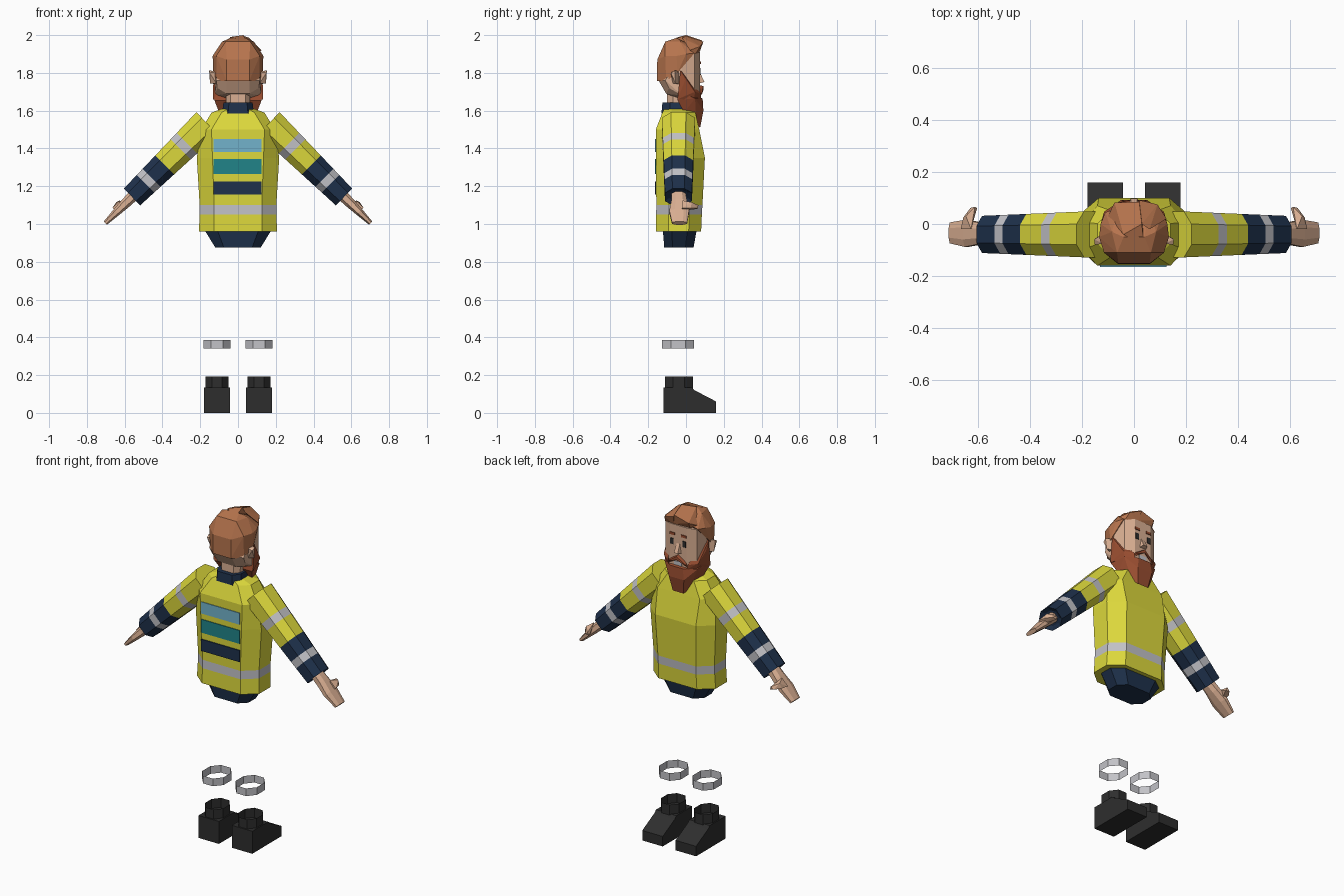
import bpy, bmesh, math
from mathutils import Vector

COLOURS = {
    "yellow": (0.72, 0.69, 0.045), "navy": (0.013, 0.03, 0.07),
    "silver": (0.54, 0.54, 0.57), "skin": (0.70, 0.43, 0.29),
    "ginger_hair": (0.47, 0.175, 0.075), "dark_ginger": (0.32, 0.075, 0.03),
    "black": (0.027, 0.027, 0.027), "light_blue": (0.17, 0.45, 0.60),
    "teal": (0.015, 0.23, 0.25),
}
MATS = {}
for key, rgb in COLOURS.items():
    MATS[key] = bpy.data.materials.new(key)
    MATS[key].diffuse_color = (*rgb, 1)


def finish(name, bm, colours):
    bmesh.ops.recalc_face_normals(bm, faces=bm.faces)
    mesh = bpy.data.meshes.new(name)
    bm.to_mesh(mesh)
    bm.free()
    for c in colours:
        mesh.materials.append(MATS[c])
    obj = bpy.data.objects.new(name, mesh)
    bpy.context.collection.objects.link(obj)
    return obj


def loft(name, rings, colours, segs=None, caps=(True, True)):
    """Skin a stack of rings; segs gives the colour index of each band."""
    bm = bmesh.new()
    vs = [[bm.verts.new(p) for p in r] for r in rings]
    n = len(vs[0])
    for i in range(len(vs) - 1):
        for j in range(n):
            k = (j + 1) % n
            f = bm.faces.new((vs[i][j], vs[i][k], vs[i + 1][k], vs[i + 1][j]))
            f.material_index = segs[i] if segs else 0
    for use, i in zip(caps, (0, -1)):
        if use:
            f = bm.faces.new(vs[i])
            f.material_index = segs[i] if segs else 0
    return finish(name, bm, colours)


def hull(name, pts, colour, mirror=True):
    """Faceted solid around a few points, optionally mirrored in x."""
    bm = bmesh.new()
    allp = set(pts) | ({(-x, y, z) for x, y, z in pts} if mirror else set())
    for p in sorted(allp):
        bm.verts.new(p)
    res = bmesh.ops.convex_hull(bm, input=bm.verts)
    loose = [v for v in bm.verts if not v.link_faces]
    bmesh.ops.delete(bm, geom=loose, context='VERTS')
    bmesh.ops.dissolve_limit(bm, angle_limit=0.03, verts=bm.verts, edges=bm.edges)
    return finish(name, bm, [colour])


def both(name, pts, colour):
    """Separate left and right copies of a hull."""
    for s, side in ((-1, "left"), (1, "right")):
        hull(f"{side}_{name}", [(s * x, y, z) for x, y, z in pts], colour, False)


def box(name, x0, x1, y0, y1, z0, z1, colour):
    hull(name, [(x, y, z) for x in (x0, x1) for y in (y0, y1) for z in (z0, z1)],
         colour, False)


def octa(w, h, cw=0.6, ch=0.5):
    """Chamfered rectangle, eight corners."""
    a, b = w * cw, h * ch
    return [(w, -b), (w, b), (a, h), (-a, h), (-w, b), (-w, -b), (-a, -h), (a, -h)]


def level(z, w, y0, y1, cx=0, cw=0.62, ch=0.45):
    c, h = (y0 + y1) / 2, (y1 - y0) / 2
    return [(cx + x, c + y, z) for x, y in octa(w, h, cw, ch)]


# Jacket body with reflective waist band
loft("jacket", [
    level(0.96, 0.207, -0.16, 0.08), level(1.05, 0.203, -0.158, 0.084),
    level(1.10, 0.203, -0.157, 0.087), level(1.35, 0.218, -0.16, 0.10),
    level(1.50, 0.195, -0.16, 0.07, cw=0.72), level(1.59, 0.14, -0.125, 0.05),
    level(1.61, 0.085, -0.115, 0.03)], ["yellow", "silver"], [0, 1, 0, 0, 0, 0])

# Hips and collar
loft("hips", [level(0.875, 0.12, -0.115, 0.04), level(0.96, 0.172, -0.122, 0.055),
              level(1.0, 0.18, -0.13, 0.06)], ["navy"])
loft("collar", [level(1.585, 0.085, -0.13, 0.03), level(1.642, 0.077, -0.125, 0.025)],
     ["navy"])

# Plain colour bands across the back
for i, (z0, z1, c) in enumerate([(1.155, 1.225, "navy"), (1.265, 1.345, "teal"),
                                 (1.38, 1.45, "light_blue")]):
    box(f"back_band_{i + 1}", -0.13, 0.125, -0.164, -0.157, z0, z1, c)

# Sleeves, hands and thumbs
AXIS, NORM = Vector((0.715, 0, -0.70)), Vector((0.70, 0, 0.715))
START = Vector((0.163, -0.04, 1.533))


def arm_ring(s, t, thick, depth, y=0.0, cw=0.5):
    c = START + AXIS * t + Vector((0, y, 0))
    pts = [c + NORM * a + Vector((0, b, 0)) for a, b in octa(thick, depth, cw, 0.45)]
    return [(s * p.x, p.y, p.z) for p in pts]


for s, side in ((-1, "left"), (1, "right")):
    stops = [0, 0.15, 0.197, 0.315, 0.412, 0.457, 0.557]
    rings = [arm_ring(s, t, 0.082 - 0.036 * t, 0.088 - 0.03 * t) for t in stops]
    rings.append(arm_ring(s, 0.545, 0.04, 0.05))
    loft(f"{side}_sleeve", rings, ["yellow", "silver", "navy"],
         [0, 1, 0, 2, 1, 2, 2])
    loft(f"{side}_hand", [
        arm_ring(s, 0.53, 0.03, 0.036), arm_ring(s, 0.60, 0.027, 0.042, 0.004),
        arm_ring(s, 0.67, 0.021, 0.052, 0.004), arm_ring(s, 0.755, 0.012, 0.040, 0.006)],
        ["skin"])
    thumb = [(0.625, -0.02, 1.125), (0.665, -0.02, 1.085), (0.64, -0.02, 1.07),
             (0.645, 0.03, 1.115), (0.655, 0.025, 1.085), (0.625, 0.03, 1.085),
             (0.61, 0.066, 1.10), (0.627, 0.062, 1.085), (0.602, 0.06, 1.08)]
    hull(f"{side}_thumb", [(s * x, y, z) for x, y, z in thumb], "skin", False)

    # Boot, open ankle cuff and trouser reflector
    cx = s * 0.111
    prof = [(-0.12, 0), (0.16, 0), (0.16, 0.06), (0.045, 0.12), (0.03, 0.135), (-0.12, 0.135)]
    loft(f"{side}_boot", [[(cx + d, y, z) for y, z in prof] for d in (-0.068, 0.068)],
         ["black"])
    loft(f"{side}_boot_cuff", [level(z, 0.061, -0.112, 0.036, cx, 0.45, 0.42)
                               for z in (0.13, 0.192)], ["black"], caps=(False, False))
    loft(f"{side}_leg_reflector", [level(z, 0.071, -0.127, 0.043, cx, 0.45, 0.45)
                                   for z in (0.34, 0.386)], ["silver"], caps=(False, False))

# Neck and head
loft("neck", [level(1.60, 0.062, -0.10, 0.01), level(1.74, 0.066, -0.10, 0.01)], ["skin"])
hull("head", [
    (0.06, -0.105, 1.69), (0.11, -0.09, 1.72), (0.115, -0.11, 1.76), (0.06, -0.145, 1.76),
    (0.122, -0.02, 1.68), (0.122, -0.02, 1.90), (0.105, 0.045, 1.90), (0.105, 0.045, 1.70),
    (0.055, 0.074, 1.91), (0.055, 0.074, 1.62), (0.05, -0.06, 1.93)], "skin")
both("ear", [(0.115, -0.035, 1.81), (0.115, -0.035, 1.74), (0.153, -0.06, 1.812),
             (0.148, -0.055, 1.745), (0.15, -0.08, 1.80), (0.115, -0.07, 1.745),
             (0.115, -0.075, 1.805)], "skin")
hull("nose", [(0.010, 0.07, 1.81), (0.022, 0.07, 1.745), (0.013, 0.098, 1.752)], "skin")

# Hair cap and swept quiff
hull("hair", [
    (0.06, -0.152, 1.87), (0.06, -0.154, 1.757), (0.112, -0.105, 1.757),
    (0.132, -0.045, 1.80), (0.134, -0.05, 1.89), (0.115, -0.11, 1.89),
    (0.065, -0.11, 1.965), (0.085, -0.03, 1.965), (0.128, 0.0, 1.90),
    (0.04, -0.05, 1.985), (0.06, 0.06, 1.93), (0.11, 0.045, 1.905)], "ginger_hair")
hull("quiff", [
    (-0.07, 0.06, 1.905), (-0.10, 0.03, 1.92), (-0.075, 0.082, 1.945), (0.03, 0.0, 2.0),
    (-0.04, -0.04, 1.99), (0.02, 0.085, 1.972), (0.04, -0.09, 1.97), (0.03, 0.07, 1.91)],
    "ginger_hair", False)
hull("quiff_side", [
    (0.02, 0.092, 1.965), (0.09, 0.075, 1.94), (0.125, 0.02, 1.92), (0.06, -0.02, 1.985),
    (0.03, 0.07, 1.905), (0.105, 0.05, 1.90), (0.03, 0.0, 1.995)], "ginger_hair", False)

# Beard, sideburns and moustache
hull("beard", [
    (0.128, -0.035, 1.70), (0.125, -0.045, 1.655), (0.10, -0.01, 1.59),
    (0.035, 0.075, 1.51), (0.06, 0.055, 1.53), (0.05, 0.092, 1.60),
    (0.04, 0.088, 1.665), (0.11, 0.048, 1.665)], "dark_ginger")
both("sideburn", [
    (0.115, -0.03, 1.815), (0.13, -0.03, 1.815), (0.132, -0.045, 1.66), (0.115, -0.04, 1.66),
    (0.115, 0.047, 1.70), (0.10, 0.045, 1.66), (0.129, -0.005, 1.76),
    (0.06, 0.08, 1.665), (0.065, 0.08, 1.69)], "dark_ginger")
both("moustache", [
    (0.0, 0.07, 1.735), (0.0, 0.092, 1.73), (0.0, 0.092, 1.71), (0.055, 0.07, 1.70),
    (0.055, 0.084, 1.69), (0.06, 0.075, 1.675), (0.035, 0.088, 1.695)], "dark_ginger")
box("teeth", -0.025, 0.025, 0.07, 0.078, 1.672, 1.695, "silver")

# Eyes and eyebrows as thin plates
for s, side in ((-1, "left"), (1, "right")):
    box(f"{side}_eye", s * 0.03, s * 0.052, 0.07, 0.078, 1.79, 1.825, "black")
    box(f"{side}_eyebrow", s * 0.022, s * 0.055, 0.07, 0.079, 1.847, 1.861, "dark_ginger")
